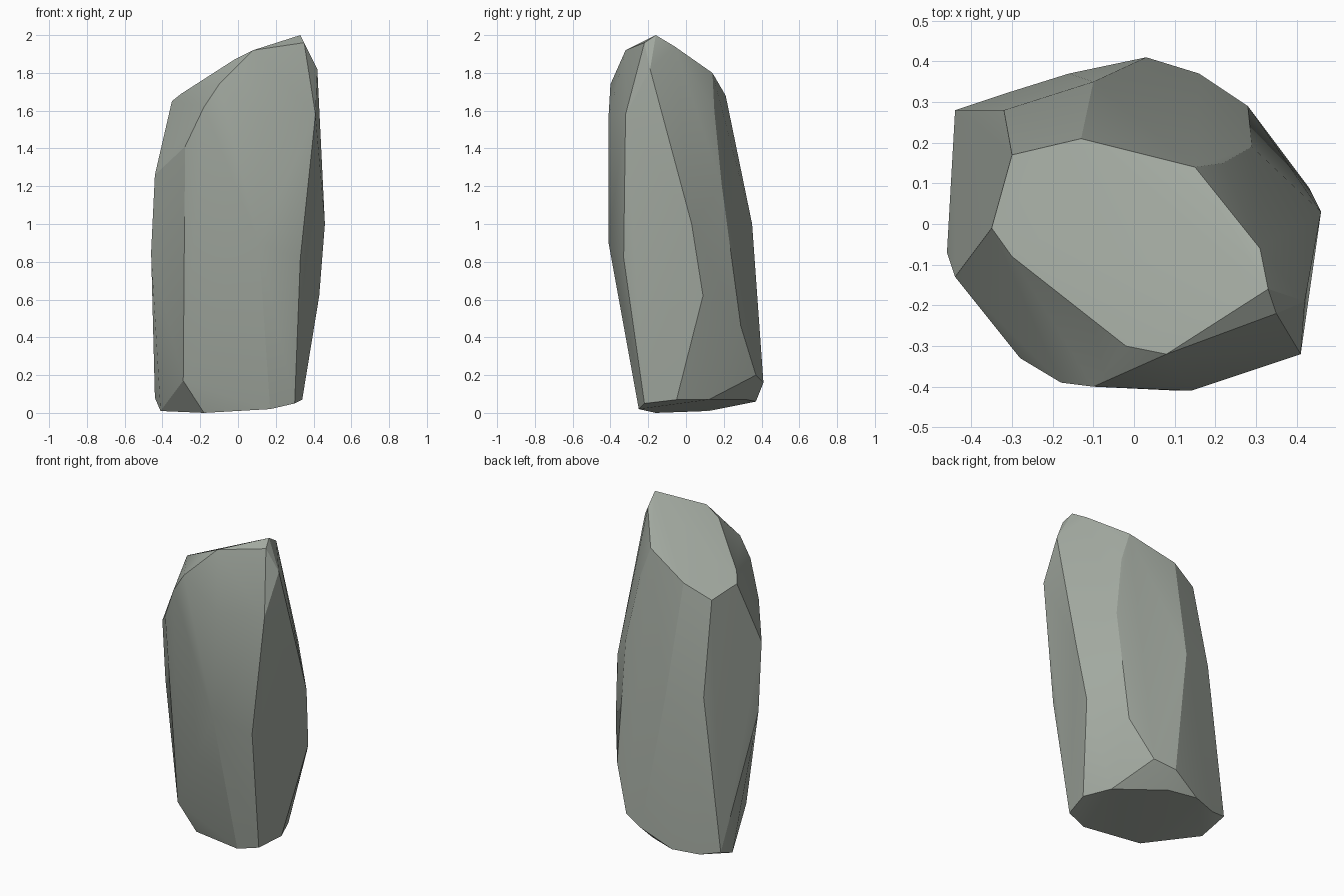
import bpy
import bmesh
from math import radians
from mathutils import Vector

start_cube = bpy.data.objects.get("Cube")
if start_cube:
    bpy.data.objects.remove(start_cube, do_unlink=True)


def make_material(name, colour):
    material = bpy.data.materials.new(name)
    material.use_nodes = True
    material.diffuse_color = colour
    shader = material.node_tree.nodes["Principled BSDF"]
    shader.inputs["Base Color"].default_value = colour
    shader.inputs["Roughness"].default_value = 0.9
    return material


# Corners of the chiselled facets, in hundredths of a unit
sloping_top = [(33, -16, 200), (31, -6, 194), (15, 14, 180), (-13, 21, 168),
               (-30, 17, 160), (-35, -1, 165), (-30, -8, 169),
               (-2, -30, 187), (8, -32, 192), (35, -22, 196)]
front_facets = [(-10, -40, 174), (-18, -39, 162), (14, -41, 157),
                (-28, -33, 141), (11, -41, 90), (-33, -20, 65), (-29, -19, 17)]
left_facet = [(42, -19, 182), (41, -32, 158), (33, -33, 82),
              (46, 3, 100), (43, 9, 62)]
right_facet = [(-44, -13, 126), (-46, -7, 85), (-32, 28, 103), (-44, 28, 8)]
back_facets = [(22, 15, 160), (29, 19, 120), (-10, 35, 100), (28, 29, 46),
               (-13, 36, 32), (18, 35, 28), (16, 37, 20), (3, 41, 16)]
underside = [(-41, 12, 1), (-18, -16, 0), (17, -25, 2), (30, -22, 5),
             (34, -5, 7), (27, 12, 7), (1, 32, 7), (-16, 37, 6), (-32, 32, 5)]


def build_stone(name, corner_groups, material):
    """Wrap the facet corners in a closed convex skin."""
    bm = bmesh.new()
    for group in corner_groups:
        for corner in group:
            bm.verts.new(Vector(corner) / 100)
    hull = bmesh.ops.convex_hull(bm, input=bm.verts[:])
    inside = [v for v in hull["geom_interior"] if isinstance(v, bmesh.types.BMVert)]
    bmesh.ops.delete(bm, geom=inside, context="VERTS")

    # Merge nearly flat neighbours into broad facets
    bmesh.ops.dissolve_limit(bm, angle_limit=radians(2),
                             verts=bm.verts[:], edges=bm.edges[:])
    bmesh.ops.recalc_face_normals(bm, faces=bm.faces[:])

    mesh = bpy.data.meshes.new(name)
    bm.to_mesh(mesh)
    bm.free()
    mesh.materials.append(material)
    stone = bpy.data.objects.new(name, mesh)
    bpy.context.collection.objects.link(stone)
    return stone


# Standing stone with soft shading inside facets and crisp arrises between them
grey_stone = make_material("grey green stone", (0.36, 0.395, 0.35, 1))
groups = [sloping_top, front_facets, left_facet, right_facet, back_facets, underside]
standing_stone = build_stone("standing_stone", groups, grey_stone)

for other in bpy.context.selected_objects:
    other.select_set(False)
standing_stone.select_set(True)
bpy.context.view_layer.objects.active = standing_stone
bpy.ops.object.shade_smooth_by_angle(angle=radians(22))
